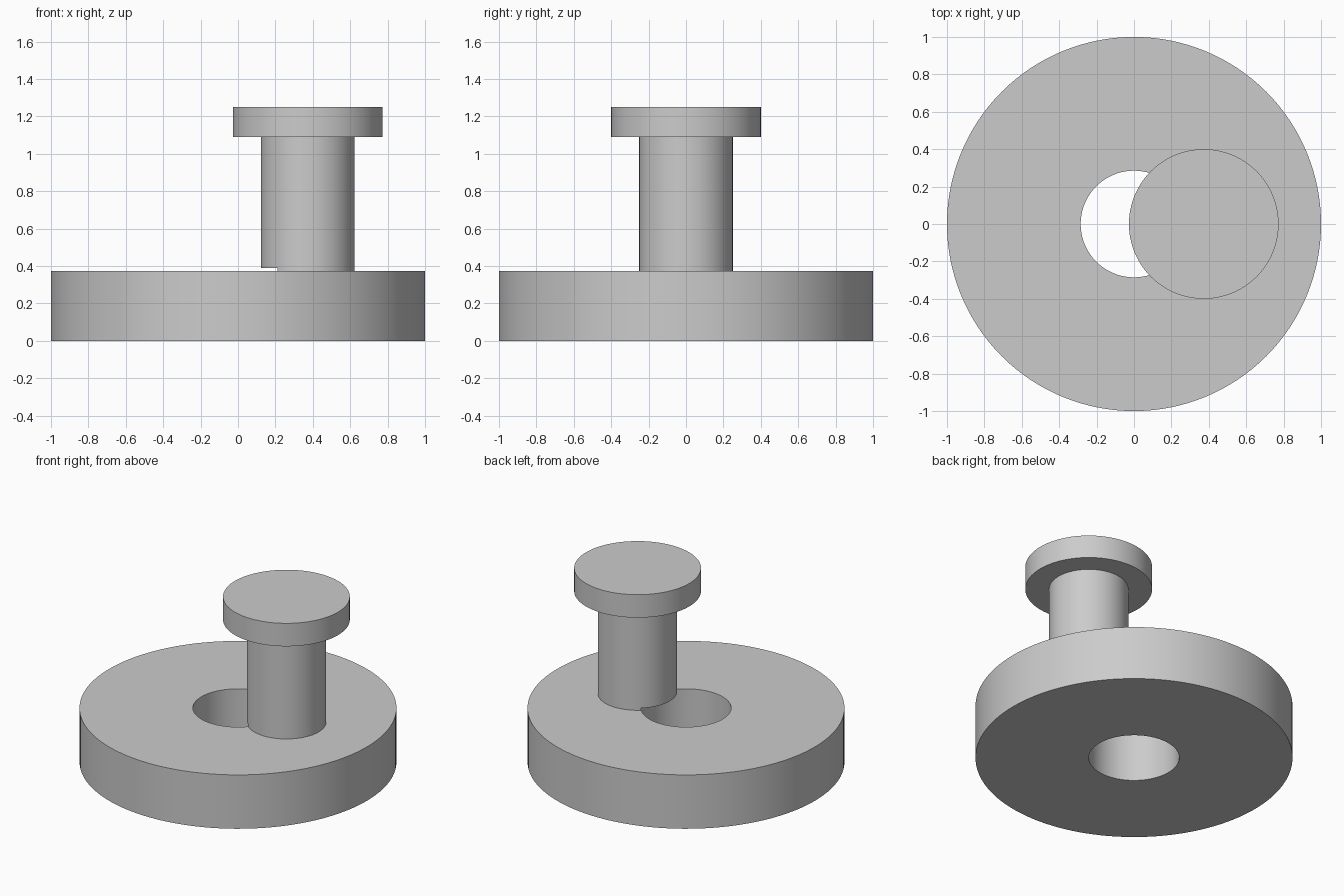
import bpy
import math

cube = bpy.data.objects.get("Cube")
if cube:
    bpy.data.objects.remove(cube, do_unlink=True)

GREY = (0.6, 0.6, 0.6, 1.0)
metal = bpy.data.materials.new("plain grey")
metal.use_nodes = True
metal.diffuse_color = GREY
metal.node_tree.nodes["Principled BSDF"].inputs["Base Color"].default_value = GREY

PIN_X = 0.373
BASE_TOP = 0.375
CAP_BOTTOM = 1.09


def cylinder(name, radius, bottom, top, x=0.0):
    bpy.ops.mesh.primitive_cylinder_add(
        vertices=128, radius=radius, depth=top - bottom,
        location=(x, 0, (bottom + top) / 2))
    obj = bpy.context.object
    obj.name = name
    obj.data.materials.append(metal)
    return obj


def select_only(obj):
    bpy.ops.object.select_all(action="DESELECT")
    obj.select_set(True)
    bpy.context.view_layer.objects.active = obj


# Round base, upright pin standing off centre, and its wider cap
base = cylinder("base_disc", 1.0, 0.0, BASE_TOP)
post = cylinder("pin_post", 0.25, BASE_TOP, CAP_BOTTOM, PIN_X)
cap = cylinder("pin_cap", 0.4, CAP_BOTTOM, 1.25, PIN_X)

# Central bore, which also trims the foot of the pin slightly
bore = cylinder("bore_cutter", 0.285, -0.1, 0.39)
bore.hide_render = True
for part in (base, post):
    select_only(part)
    cut = part.modifiers.new("bore", "BOOLEAN")
    cut.operation = "DIFFERENCE"
    cut.solver = "EXACT"
    cut.object = bore
    bpy.ops.object.modifier_apply(modifier=cut.name)
bpy.data.objects.remove(bore, do_unlink=True)

# Smooth round walls with crisp rims
for part in (base, post, cap):
    select_only(part)
    bpy.ops.object.shade_smooth_by_angle(angle=math.radians(30))
